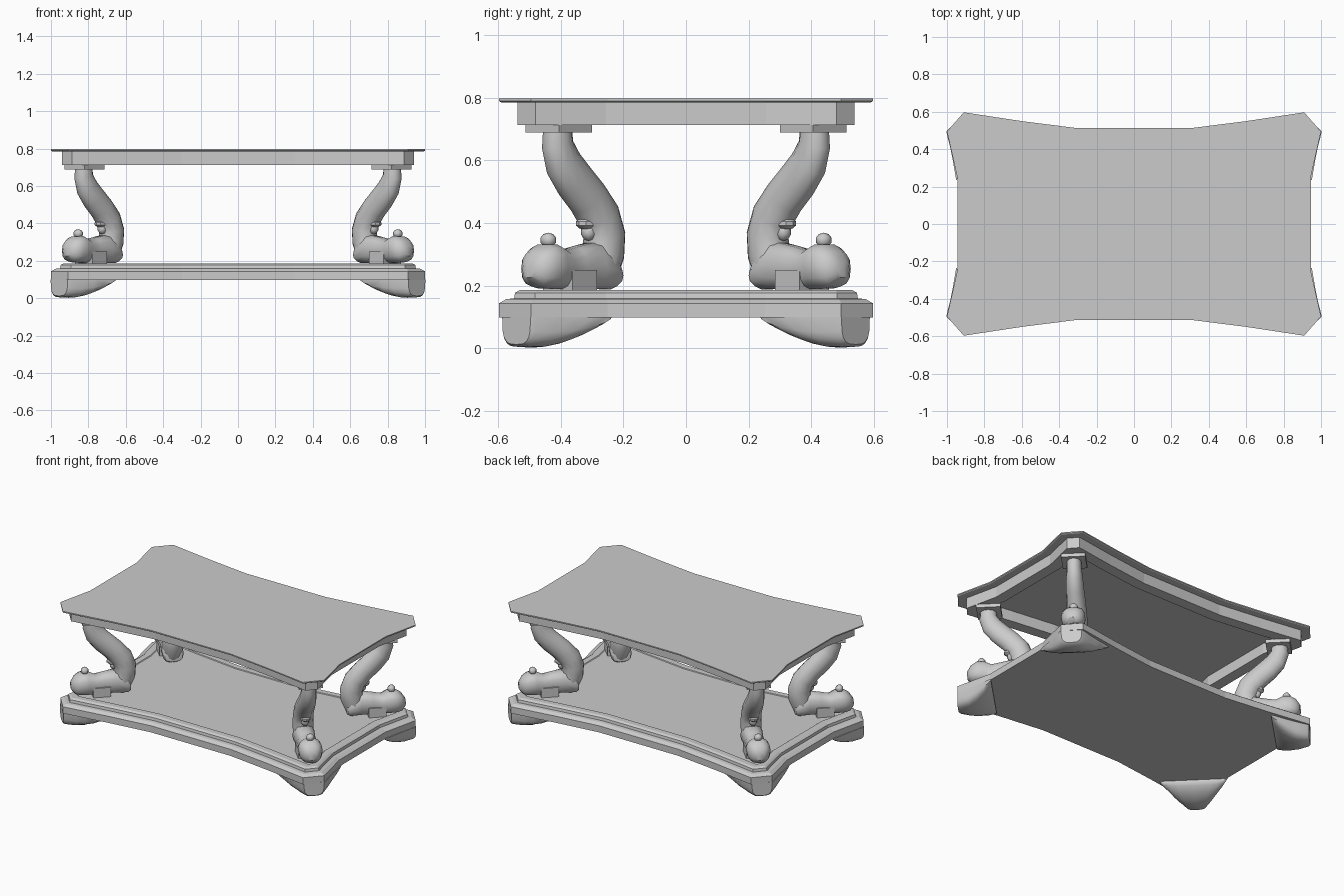
import bpy, bmesh
from math import sin, cos, pi, sqrt, copysign
from mathutils import Vector, Matrix

old = bpy.data.objects.get("Cube")
if old:
    bpy.data.objects.remove(old, do_unlink=True)

grey = bpy.data.materials.new("plain grey")
grey.use_nodes = True
grey.diffuse_color = (0.6, 0.6, 0.6, 1)
grey.node_tree.nodes["Principled BSDF"].inputs["Base Color"].default_value = (0.6, 0.6, 0.6, 1)


def finish(bm, name, smooth=False, corners=False):
    bmesh.ops.recalc_face_normals(bm, faces=bm.faces)
    mesh = bpy.data.meshes.new(name)
    bm.to_mesh(mesh)
    bm.free()
    obj = bpy.data.objects.new(name, mesh)
    bpy.context.collection.objects.link(obj)
    mesh.materials.append(grey)
    if corners:
        # Repeat the corner part on all four corners
        mirror = obj.modifiers.new("four corners", 'MIRROR')
        mirror.use_axis = (True, True, False)
        mirror.use_mirror_merge = False
    if smooth:
        bpy.ops.object.select_all(action='DESELECT')
        obj.select_set(True)
        bpy.context.view_layer.objects.active = obj
        bpy.ops.object.shade_smooth_by_angle(angle=0.7)
    return obj


def loft(bm, rings):
    loops = [[bm.verts.new(p) for p in ring] for ring in rings]
    n = len(loops[0])
    for a, b in zip(loops, loops[1:]):
        for i in range(n):
            j = (i + 1) % n
            bm.faces.new((a[i], a[j], b[j], b[i]))
    bm.faces.new(loops[0][::-1])
    bm.faces.new(loops[-1])


# Shared table outline with concave sides and cut corners
quarter = [(0.945, 0.25), (1.0, 0.495), (0.91, 0.597), (0.6, 0.55), (0.3, 0.512)]
outline = [Vector(p) for p in quarter]
outline += [Vector((-x, y)) for x, y in quarter[::-1]]
outline += [-p for p in outline]


def inset(points, d):
    result = []
    for i, p in enumerate(points):
        a = (p - points[i - 1]).normalized()
        b = (points[(i + 1) % len(points)] - p).normalized()
        na, nb = Vector((-a.y, a.x)), Vector((-b.y, b.x))
        result.append(p + (na + nb) * d / (1 + na.dot(nb)))
    return result


def slab(name, levels):
    bm = bmesh.new()
    loft(bm, [[(p.x, p.y, z) for p in inset(outline, d)] for d, z in levels])
    return finish(bm, name)


# Table top with a hollow apron, and stepped lower shelf
slab("table_top", [(0.13, 0.785), (0.13, 0.712), (0.055, 0.712), (0.055, 0.785),
                   (0.006, 0.785), (0, 0.789), (0, 0.797)])
slab("lower_shelf", [(0, 0.098), (0, 0.143), (0.022, 0.157), (0.045, 0.159),
                     (0.048, 0.177), (0.062, 0.186), (0.1, 0.186), (0.105, 0.182)])


# Corner frame: u runs outward on the diagonal, v across it
def corner(u, v, z):
    return Vector((0.75 + (u - v) / sqrt(2), 0.335 + (u + v) / sqrt(2), z))


def power(value, exponent):
    return copysign(abs(value) ** exponent, value)


# Curved leg: rings across a bent centre line (u, z, radius in plane, radius across)
path = [(0.106, 0.70, 0.050, 0.044), (0.106, 0.65, 0.056, 0.046), (0.08, 0.59, 0.066, 0.052),
        (0.03, 0.535, 0.07, 0.056), (-0.03, 0.48, 0.07, 0.06), (-0.082, 0.42, 0.072, 0.064),
        (-0.105, 0.36, 0.072, 0.066), (-0.1, 0.3, 0.072, 0.066), (-0.08, 0.23, 0.06, 0.06)]
rings = []
for i, (u, z, ru, rv) in enumerate(path):
    before, after = path[max(i - 1, 0)], path[min(i + 1, len(path) - 1)]
    t = Vector((after[0] - before[0], after[1] - before[1])).normalized()
    rings.append([corner(u - t.y * ru * cos(k * pi / 6), rv * sin(k * pi / 6),
                         z + t.x * ru * cos(k * pi / 6)) for k in range(12)])
bm = bmesh.new()
loft(bm, rings)
finish(bm, "curved_leg", True, True)

# Scrolled paw: upright sections (u, bottom, top, half width)
paw = [(-0.135, 0.2, 0.265, 0.056), (-0.115, 0.187, 0.30, 0.066), (-0.05, 0.187, 0.34, 0.066),
       (0.03, 0.187, 0.325, 0.058), (0.085, 0.187, 0.312, 0.062), (0.13, 0.188, 0.333, 0.073),
       (0.175, 0.19, 0.332, 0.074), (0.21, 0.197, 0.31, 0.06), (0.234, 0.225, 0.275, 0.03)]
bm = bmesh.new()
loft(bm, [[corner(u, w * power(cos(k * pi / 7), 0.8),
                  (lo + hi) / 2 + (hi - lo) / 2 * power(sin(k * pi / 7), 0.8))
           for k in range(14)] for u, lo, hi, w in paw])
finish(bm, "scroll_paw", True, True)


def box(name, u, z, size):
    bm = bmesh.new()
    frame = Matrix.Translation(corner(u, 0, z)) @ Matrix.Rotation(pi / 4, 4, 'Z')
    bmesh.ops.create_cube(bm, size=1, matrix=frame @ Matrix.Diagonal((*size, 1)))
    finish(bm, name, corners=True)


box("leg_cap", 0.1, 0.701, (0.15, 0.15, 0.024))
box("paw_block", 0.05, 0.217, (0.11, 0.134, 0.064))


# Small knobs on the paw and in the curl of the leg
def knob(name, u, z, size):
    bm = bmesh.new()
    frame = Matrix.Translation(corner(u, 0, z)) @ Matrix.Rotation(pi / 4, 4, 'Z')
    bmesh.ops.create_uvsphere(bm, u_segments=8, v_segments=5, radius=1,
                              matrix=frame @ Matrix.Diagonal((*size, 1)))
    finish(bm, name, True, True)


knob("paw_knob", 0.148, 0.345, (0.025, 0.028, 0.024))
knob("curl_knob", -0.022, 0.398, (0.034, 0.034, 0.02))
knob("curl_stem", -0.035, 0.372, (0.026, 0.026, 0.03))

# Fan-shaped feet: sections (u, half width, depth) below the shelf
fan = [(0.292, 0.064, 0.088), (0.28, 0.075, 0.096), (0.22, 0.11, 0.098), (0.17, 0.143, 0.088),
       (0.12, 0.178, 0.064), (0.085, 0.203, 0.035), (0.072, 0.212, 0.014)]
bm = bmesh.new()
loft(bm, [[corner(u, w * power(cos(k * pi / 10), 0.6), 0.1 - d * power(sin(k * pi / 10), 0.6))
           for k in range(11)] for u, w, d in fan])
finish(bm, "fan_foot", True, True)
